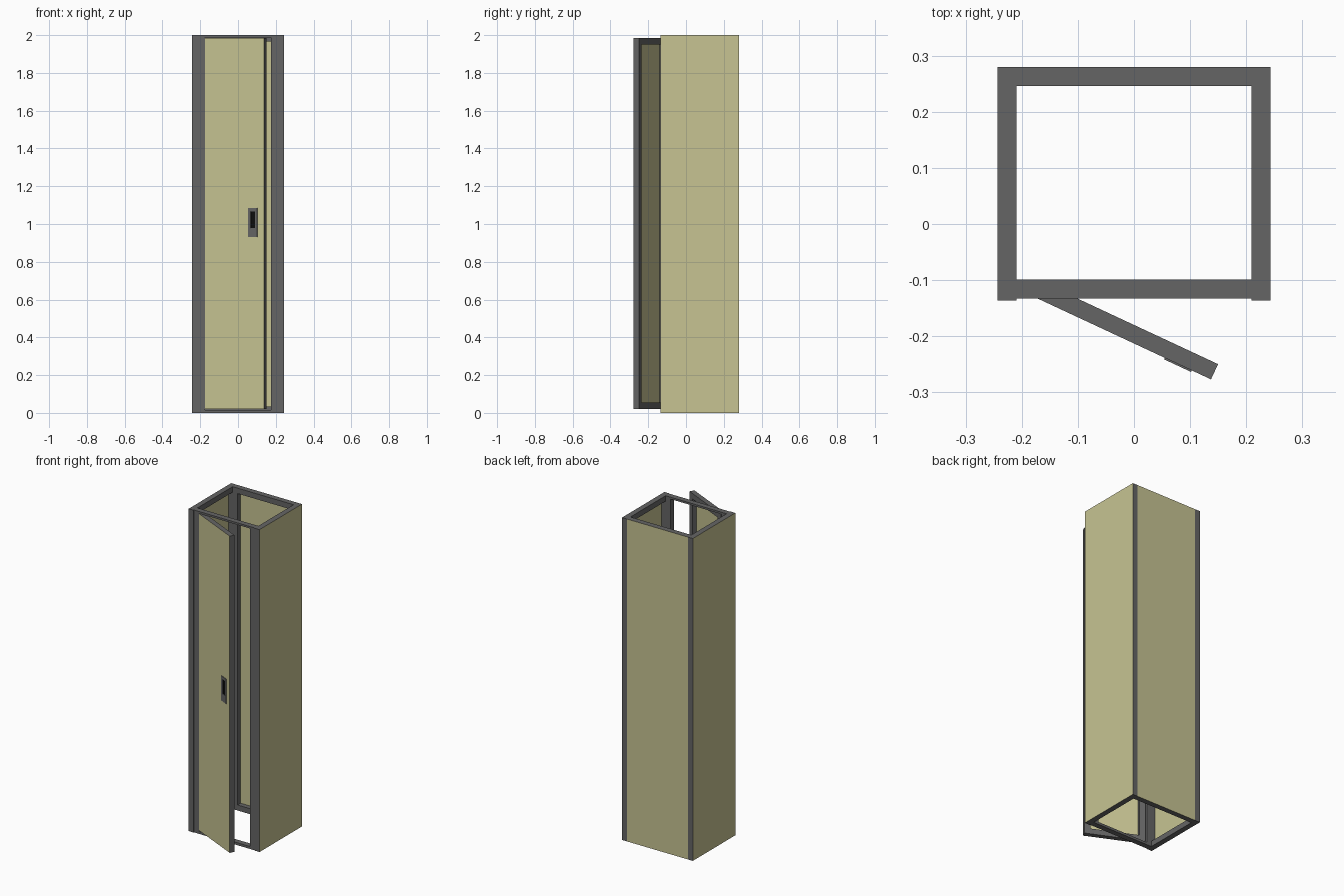
import bpy, bmesh, math
from mathutils import Vector

if "Cube" in bpy.data.objects:
    bpy.data.objects.remove(bpy.data.objects["Cube"])


def material(name, color):
    m = bpy.data.materials.new(name)
    m.diffuse_color = (*color, 1)
    m.use_nodes = True
    m.node_tree.nodes["Principled BSDF"].inputs["Base Color"].default_value = m.diffuse_color
    return m


GREY = material("dark_grey", (0.13, 0.13, 0.13))
TAN = material("tan", (0.57, 0.55, 0.29))
BLACK = material("black", (0.004, 0.004, 0.004))


def finish(name, bm, mats, loc=(0, 0, 0), rot=0):
    bmesh.ops.recalc_face_normals(bm, faces=bm.faces)
    me = bpy.data.meshes.new(name)
    bm.to_mesh(me)
    bm.free()
    for m in mats:
        me.materials.append(m)
    ob = bpy.data.objects.new(name, me)
    ob.location = loc
    ob.rotation_euler.z = math.radians(rot)
    bpy.context.collection.objects.link(ob)
    return ob


def tray(name, w, h, t, floor, margins, mats, face_mat, loc, rot):
    """Slab with a flat face at y=0 and a recess, framed by a rim, at y=t."""
    l, r, b, top = margins
    bm = bmesh.new()

    def ring(x0, x1, z0, z1, y):
        return [bm.verts.new(p) for p in
                ((x0, y, z0), (x1, y, z0), (x1, y, z1), (x0, y, z1))]

    rings = [ring(0, w, 0, h, 0), ring(0, w, 0, h, t),
             ring(l, w - r, b, h - top, t), ring(l, w - r, b, h - top, floor)]
    bm.faces.new(rings[0]).material_index = face_mat
    bm.faces.new(rings[3]).material_index = 1
    for a, c in zip(rings, rings[1:]):
        for i in range(4):
            j = (i + 1) % 4
            bm.faces.new((a[i], a[j], c[j], c[i]))
    return finish(name, bm, mats, loc, rot)


def box(name, lo, hi):
    bm = bmesh.new()
    bmesh.ops.create_cube(bm, size=1)
    lo, hi = Vector(lo), Vector(hi)
    for v in bm.verts:
        v.co = Vector([(a + b) / 2 + c * (b - a) for a, b, c in zip(lo, hi, v.co)])
    return finish(name, bm, [GREY])


F = 0.034            # frame thickness
X, XI = 0.243, 0.209  # outer and inner half widths
Y0, Y1 = -0.136, 0.28
H = 2.0
rim = (F, F, F, F)

# side and back walls: tan sheet outside, grey rim inside
tray("right_wall", Y1 - Y0, H, F, 0.004, rim, [GREY, TAN], 1, (X, Y0, 0), 90)
tray("left_wall", Y1 - Y0, H, F, 0.004, rim, [GREY, TAN], 1, (-X, Y1, 0), -90)
tray("back_wall", 2 * XI, H, F, 0.004, rim, [GREY, TAN], 1, (XI, Y1, 0), 180)

# front door frame: two stiles and two thin rails
FY0, FY1 = -0.133, -0.099
S = 0.176
for side, x0, x1 in (("left", -XI, -S), ("right", S, XI)):
    box(side + "_door_stile", (x0, FY0, 0), (x1, FY1, H))
box("bottom_door_rail", (-S, FY0, 0), (S, FY1, 0.015))
box("top_door_rail", (-S, FY0, H - 0.012), (S, FY1, H))

# door, swung open 25 degrees
ANGLE = -25
hinge = Vector((-0.18, -0.129, 0.02))
a = math.radians(ANGLE)
along = Vector((math.cos(a), math.sin(a), 0))
inward = Vector((-math.sin(a), math.cos(a), 0))
tray("door", 0.35, 1.965, 0.03, 0.004, rim, [GREY, TAN], 1, hinge, ANGLE)

# handle plate with dark recess on the door face
plate = hinge + along * 0.312 + inward * 0.001 + Vector((0, 0, 0.91))
tray("handle_plate", 0.053, 0.154, 0.004, 0.002, (0.012, 0.015, 0.048, 0.017),
     [GREY, BLACK], 0, plate, ANGLE + 180)
